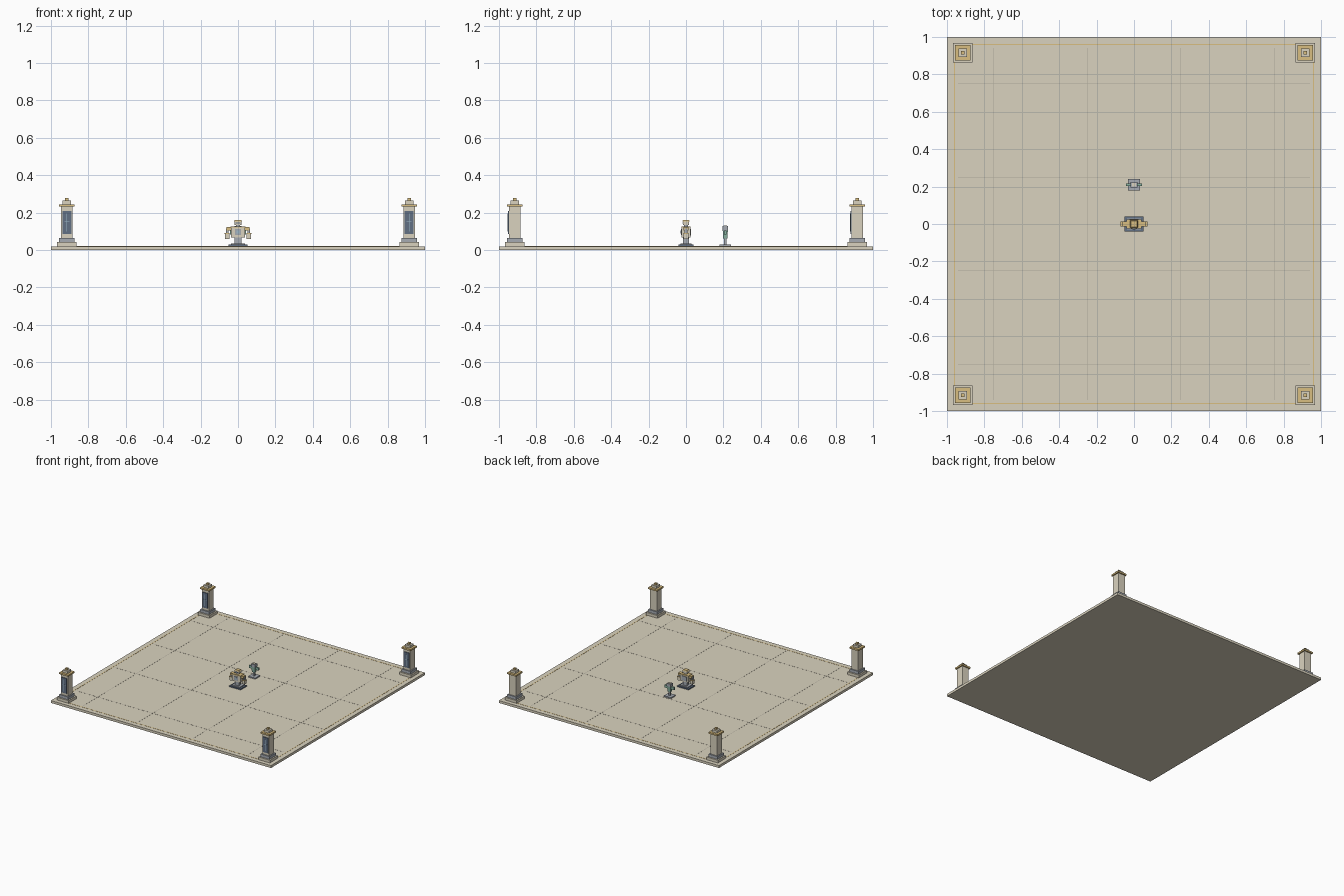
import bpy, bmesh
from mathutils import Matrix


def mat(name, r, g, b):
    m = bpy.data.materials.new(name)
    m.diffuse_color = (r, g, b, 1)
    return m


STONE = mat("stone", 0.70, 0.65, 0.52)
GOLD = mat("gold", 0.70, 0.52, 0.22)
SLATE = mat("slate", 0.38, 0.41, 0.45)
NAVY = mat("navy", 0.12, 0.16, 0.23)
GLOW = mat("pale_blue", 0.35, 0.50, 0.60)
GREEN = mat("green", 0.25, 0.45, 0.36)
JOINT = mat("joint", 0.45, 0.42, 0.34)


def block(name, x, y, z0, z1, w, d, material, top=1.0):
    """Box centred on x, y from z0 to z1; top scales the upper face."""
    bm = bmesh.new()
    bmesh.ops.create_cube(bm, size=1)
    for v in bm.verts:
        k = top if v.co.z > 0 else 1
        v.co = (x + v.co.x * w * k, y + v.co.y * d * k, z0 + (v.co.z + 0.5) * (z1 - z0))
    me = bpy.data.meshes.new(name)
    bm.to_mesh(me)
    bm.free()
    me.materials.append(material)
    ob = bpy.data.objects.new(name, me)
    bpy.context.collection.objects.link(ob)
    return ob


# Floor slab with tile joints and a thin gold border
F = 0.02
block("floor", 0, 0, 0, F, 2, 2, STONE)
for p in (-0.75, -0.25, 0.25, 0.75):
    block("joint_lengthwise", p, 0, F - 0.002, F + 0.0006, 0.004, 1.88, JOINT)
    block("joint_crosswise", 0, p, F - 0.002, F + 0.0006, 1.88, 0.004, JOINT)
for s in (-1, 1):
    block("border_side", s * 0.96, 0, F - 0.002, F + 0.001, 0.006, 1.92, GOLD)
    block("border_end", 0, s * 0.96, F - 0.002, F + 0.001, 1.92, 0.006, GOLD)

# Corner pillars, each with a dark panel on its front
for x in (-0.915, 0.915):
    for y in (-0.915, 0.915):
        block("pillar_plinth", x, y, F, 0.042, 0.104, 0.104, STONE)
        block("pillar_base", x, y, 0.042, 0.065, 0.082, 0.082, SLATE)
        block("pillar_shaft", x, y, 0.065, 0.232, 0.062, 0.062, STONE)
        block("pillar_cap", x, y, 0.232, 0.245, 0.082, 0.082, GOLD)
        block("pillar_crown", x, y, 0.245, 0.264, 0.046, 0.046, STONE)
        block("pillar_finial", x, y, 0.264, 0.278, 0.018, 0.018, GOLD)
        block("pillar_panel", x, y - 0.032, 0.085, 0.21, 0.048, 0.009, NAVY)
        block("panel_upright", x, y - 0.037, 0.10, 0.195, 0.003, 0.003, GLOW)
        block("panel_crossbar", x, y - 0.037, 0.151, 0.154, 0.026, 0.003, GLOW)

# Central guardian: base, waist, torso and head
block("guardian_base", 0, 0, F, 0.029, 0.104, 0.08, NAVY)
block("guardian_step", 0, 0, 0.029, 0.036, 0.075, 0.06, SLATE)
block("guardian_waist", 0, 0, 0.036, 0.068, 0.036, 0.03, SLATE)
block("guardian_torso", 0, 0, 0.068, 0.122, 0.074, 0.046, STONE)
block("guardian_collar", 0, 0, 0.120, 0.127, 0.08, 0.05, GOLD)
block("guardian_chest", 0, -0.024, 0.08, 0.112, 0.034, 0.006, SLATE)
block("guardian_core", 0, -0.027, 0.088, 0.104, 0.014, 0.004, GLOW)
block("guardian_back_plate", 0, 0.024, 0.078, 0.114, 0.046, 0.006, SLATE)
block("guardian_neck", 0, 0, 0.127, 0.135, 0.022, 0.02, SLATE)
block("guardian_head", 0, 0, 0.134, 0.155, 0.038, 0.034, STONE)
block("guardian_visor", 0, -0.017, 0.141, 0.147, 0.028, 0.004, NAVY)
block("guardian_brow", 0, 0, 0.154, 0.161, 0.042, 0.038, GOLD, 0.8)

# Guardian arms
for s in (-1, 1):
    block("guardian_shoulder", s * 0.046, 0, 0.105, 0.123, 0.03, 0.028, GOLD)
    block("guardian_upper_arm", s * 0.058, 0, 0.085, 0.115, 0.013, 0.018, SLATE)
    block("guardian_fist", s * 0.058, 0, 0.06, 0.09, 0.024, 0.026, STONE)
    block("guardian_cuff", s * 0.058, 0, 0.086, 0.092, 0.026, 0.028, GOLD)

# Small totem behind the guardian
T = 0.21
block("totem_base", 0, T, F, 0.029, 0.064, 0.062, SLATE)
block("totem_stem", 0, T, 0.029, 0.066, 0.014, 0.014, SLATE)
block("totem_body", 0, T, 0.062, 0.106, 0.026, 0.022, GREEN, 1.25)
block("totem_head", 0, T, 0.104, 0.128, 0.036, 0.03, SLATE)
block("totem_top", 0, T, 0.128, 0.132, 0.024, 0.02, STONE)
for s in (-1, 1):
    block("totem_arm", s * 0.03, T, 0.084, 0.106, 0.026, 0.012, GREEN)
